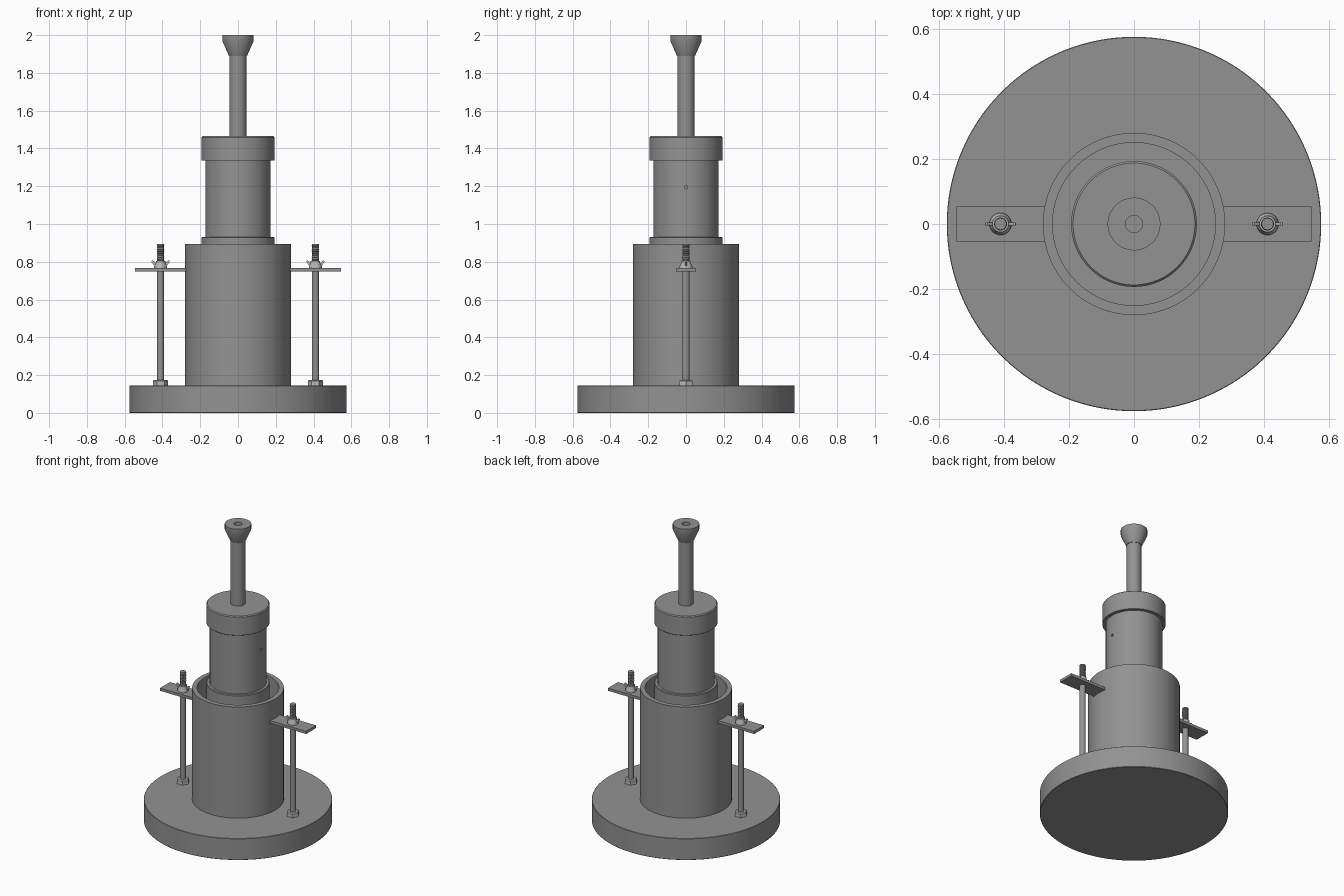
import bpy, bmesh, math
from mathutils import Matrix

if "Cube" in bpy.data.objects:
    bpy.data.objects.remove(bpy.data.objects["Cube"])


def material(name, g):
    m = bpy.data.materials.new(name)
    m.diffuse_color = (g, g, g, 1)
    m.use_nodes = True
    m.node_tree.nodes["Principled BSDF"].inputs["Base Color"].default_value = m.diffuse_color
    return m


DARK = material("dark_steel", .29)
BRIGHT = material("bright_steel", .5)


def finish(name, bm, smooth=True, mat=DARK):
    bmesh.ops.recalc_face_normals(bm, faces=bm.faces)
    me = bpy.data.meshes.new(name)
    bm.to_mesh(me)
    bm.free()
    me.materials.append(mat)
    ob = bpy.data.objects.new(name, me)
    bpy.context.collection.objects.link(ob)
    if smooth:
        bpy.ops.object.select_all(action='DESELECT')
        ob.select_set(True)
        bpy.context.view_layer.objects.active = ob
        bpy.ops.object.shade_smooth_by_angle(angle=math.radians(30))
    return ob


def lathe(name, profile, x=0, n=96, closed=False, smooth=True, mat=DARK):
    """Spin (radius, z) points about a vertical axis at x."""
    bm = bmesh.new()
    rings = []
    for r, z in profile:
        if r == 0:
            rings.append([bm.verts.new((x, 0, z))] * n)
        else:
            rings.append([bm.verts.new((x + r * math.cos(math.tau * i / n),
                                        r * math.sin(math.tau * i / n), z)) for i in range(n)])
    pairs = list(zip(rings, rings[1:]))
    if closed:
        pairs.append((rings[-1], rings[0]))
    for a, b in pairs:
        for i in range(n):
            j = (i + 1) % n
            bm.faces.new(list(dict.fromkeys((a[i], a[j], b[j], b[i]))))
    return finish(name, bm, smooth, mat)


def tube(name, r_in, r_out, z0, z1):
    return lathe(name, [(r_in, z0), (r_out, z0), (r_out, z1), (r_in, z1)], closed=True)


def box(name, x0, x1, y, z0, z1):
    bm = bmesh.new()
    bmesh.ops.create_cube(bm, size=1, matrix=Matrix.Translation(((x0 + x1) / 2, 0, (z0 + z1) / 2))
                          @ Matrix.Diagonal((abs(x1 - x0), 2 * y, z1 - z0, 1)))
    return finish(name, bm, False)


# Base and stacked mould
lathe("base_plate", [(0, 0), (.573, 0), (.575, .002), (.575, .143), (.573, .145), (0, .145)], n=128)
tube("mould", .25, .28, .145, .51)
tube("mould_collar", .25, .28, .51, .895)

# Hammer guide: sleeve with a vent hole on the +x side, end caps
sleeve = tube("guide_sleeve", .155, .173, .85, 1.40)
bm = bmesh.new()
bmesh.ops.create_cone(bm, cap_ends=True, segments=20, radius1=.009, radius2=.009, depth=.1,
                      matrix=Matrix.Translation((.17, 0, 1.195)) @ Matrix.Rotation(math.pi / 2, 4, 'Y'))
cutter = finish("vent_cutter", bm, False)
cutter.hide_render = True
cutter.hide_set(True)
cut = sleeve.modifiers.new("vent_hole", 'BOOLEAN')
cut.object = cutter
cut.operation = 'DIFFERENCE'
cut.solver = 'EXACT'

lathe("guide_top_cap", [(0, 1.335), (.191, 1.335), (.193, 1.337), (.193, 1.459), (.187, 1.465), (0, 1.465)])
lathe("guide_foot_ring", [(0, .80), (.191, .80), (.193, .802), (.193, .928), (.189, .932), (0, .932)])

# Hammer rod and flared grip with a blind hole
lathe("hammer_rod", [(0, 1.40), (.045, 1.40), (.045, 1.90), (0, 1.90)], n=48)
lathe("hammer_grip", [(0, 1.89), (.048, 1.89), (.081, 1.965), (.081, 2.0),
                      (.026, 2.0), (.026, 1.95), (0, 1.95)], n=64)

# Clamp assemblies on both sides
for side, s in (("left", -1), ("right", 1)):
    x = s * .41
    box(side + "_lug", s * .272, s * .545, .053, .748, .766)
    thread = [(0, .14), (.019, .14), (.019, .80)]
    for k in range(9):
        z = .80 + k * .01
        thread += [(.017, z + .002), (.020, z + .006)]
    thread += [(.018, .895), (0, .895)]
    lathe(side + "_stud", thread, x, n=24)
    lathe(side + "_hex_nut", [(.0, .145), (.040, .145), (.040, .169), (.034, .175), (0, .175)],
          x, n=6, smooth=False, mat=BRIGHT)
    lathe(side + "_wing_nut_hub", [(.019, .766), (.034, .766), (.034, .776), (.025, .793),
                                   (.025, .804), (.019, .804)], x, n=32, closed=True, mat=BRIGHT)
    # Two swept-up wings
    for w in (-1, 1):
        bm = bmesh.new()
        outline = [(.020, .774), (.030, .776), (.048, .798), (.046, .806), (.040, .806), (.020, .790)]
        f = bm.faces.new([bm.verts.new((x + w * a, -.005, z)) for a, z in outline])
        ext = bmesh.ops.extrude_face_region(bm, geom=[f])
        bmesh.ops.translate(bm, vec=(0, .01, 0),
                            verts=[v for v in ext["geom"] if isinstance(v, bmesh.types.BMVert)])
        finish(side + "_nut_wing", bm, False, BRIGHT)
